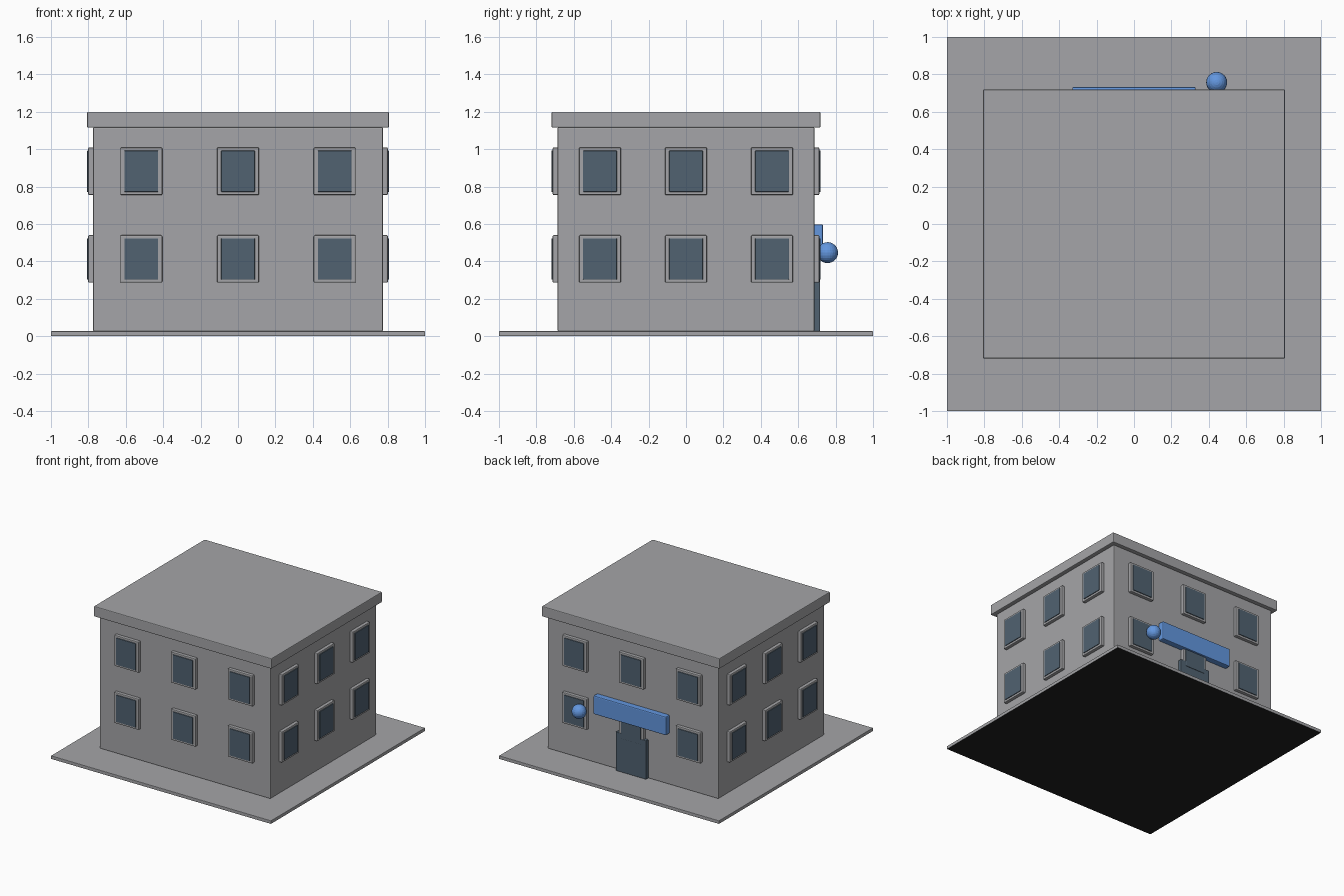
import bpy, bmesh, math
from mathutils import Matrix

if "Cube" in bpy.data.objects:
    bpy.data.objects.remove(bpy.data.objects["Cube"])

def material(name, rgb):
    m = bpy.data.materials.new(name)
    m.diffuse_color = (*rgb, 1)
    m.use_nodes = True
    m.node_tree.nodes["Principled BSDF"].inputs["Base Color"].default_value = m.diffuse_color
    return m

GREY = material("concrete grey", (0.375, 0.378, 0.392))
GLASS = material("dark glass", (0.082, 0.122, 0.165))
BLUE = material("sign blue", (0.125, 0.31, 0.74))
BLACK = material("underside black", (0.015, 0.015, 0.015))

def finish(name, bm, mat, bevel=0.0):
    me = bpy.data.meshes.new(name)
    bm.to_mesh(me)
    bm.free()
    me.materials.append(mat)
    ob = bpy.data.objects.new(name, me)
    bpy.context.collection.objects.link(ob)
    if bevel:
        b = ob.modifiers.new("soft_edges", 'BEVEL')
        b.width, b.segments = bevel, 2
    return ob

def box(name, lo, hi, mat, bevel=0.0, turn=0.0):
    """Box between two corners, turned about the vertical axis."""
    bm = bmesh.new()
    bmesh.ops.create_cube(bm, size=1)
    for v in bm.verts:
        v.co = [(a + b) / 2 + c * (b - a) for a, b, c in zip(lo, hi, v.co)]
    bm.transform(Matrix.Rotation(turn, 4, 'Z'))
    return finish(name, bm, mat, bevel)

# Main masses; the slab has a black underside
HX, HY, GROUND = 0.775, 0.687, 0.027
slab = box("base_slab", (-1, -1, 0), (1, 1, GROUND), GREY, 0.003)
slab.data.materials.append(BLACK)
for f in slab.data.polygons:
    f.material_index = 1 if f.normal.z < -0.5 else 0
box("walls", (-HX, -HY, GROUND), (HX, HY, 1.117), GREY, 0.006)
box("roof_slab", (-0.807, -0.719, 1.115), (0.807, 0.719, 1.2), GREY, 0.006)

# Windows: three by two on every side; built facing -y, then turned
sides = [("front", HY, 0.517, 0), ("right", HX, 0.46, 90),
         ("back", HY, 0.517, 180), ("left", HX, 0.46, 270)]
for side, wall, step, angle in sides:
    for row, z in enumerate((0.413, 0.882)):
        for col in (-1, 0, 1):
            x, t = col * step, math.radians(angle)
            tag = f"{side}_{row}_{col + 1}"
            box("window_frame_" + tag, (x - 0.112, -wall - 0.026, z - 0.127),
                (x + 0.112, -wall + 0.01, z + 0.127), GREY, 0.006, t)
            box("window_glass_" + tag, (x - 0.09, -wall - 0.032, z - 0.11),
                (x + 0.09, -wall + 0.01, z + 0.11), GLASS, 0.002, t)

# Entrance on the back: door, sign board and round lamp
box("door", (-0.138, HY - 0.01, GROUND), (0.138, 0.716, 0.345), GLASS, 0.003)
box("sign_board", (-0.33, HY - 0.01, 0.445), (0.33, 0.733, 0.598), BLUE, 0.008)
bm = bmesh.new()
bmesh.ops.create_uvsphere(bm, u_segments=24, v_segments=12, radius=0.056)
bm.transform(Matrix.Translation((0.442, 0.757, 0.447)))
finish("round_lamp", bm, BLUE)
